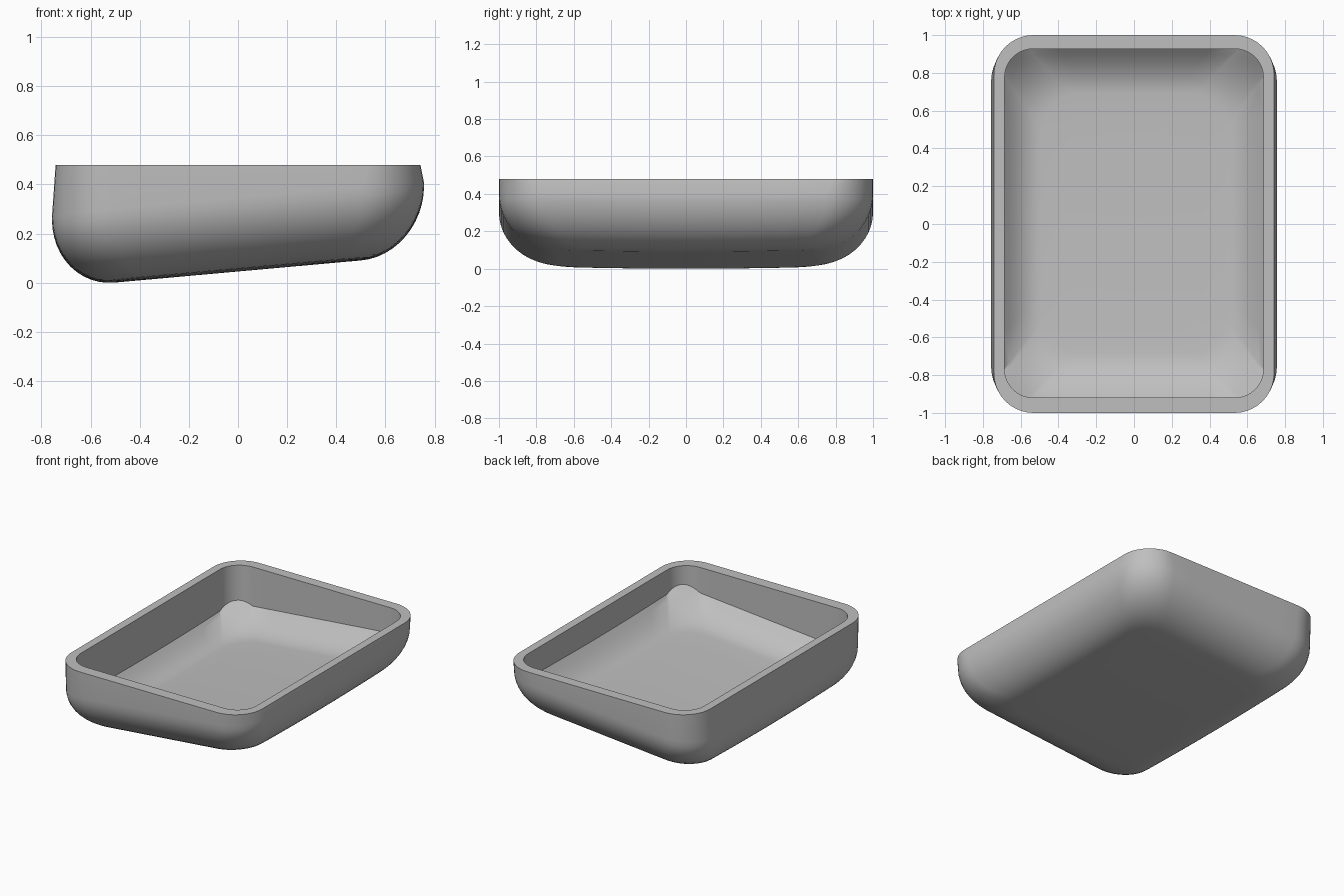
import bpy, bmesh, math

cube = bpy.data.objects.get("Cube")
if cube:
    bpy.data.objects.remove(cube, do_unlink=True)

ARC, SIDE = 10, 8          # segments per corner and per straight side


def outline(hx, hy, r, cx=0.0, cy=0.0):
    """Rounded rectangle as (x, y, cornerness) points."""
    corners = []
    for i, (sx, sy) in enumerate([(1, 1), (-1, 1), (-1, -1), (1, -1)]):
        arc = []
        for k in range(ARC + 1):
            a = math.pi / 2 * (i + k / ARC)
            arc.append((cx + sx * (hx - r) + r * math.cos(a),
                        cy + sy * (hy - r) + r * math.sin(a),
                        math.sin(math.pi * k / ARC)))
        corners.append(arc)
    pts = []
    for i, arc in enumerate(corners):
        pts += arc
        p, q = arc[-1], corners[(i + 1) % 4][0]
        for k in range(1, SIDE):
            t = k / SIDE
            pts.append((p[0] + (q[0] - p[0]) * t, p[1] + (q[1] - p[1]) * t, 0.0))
    return pts


def base(x, y):
    """Sloping, slightly bowed underside."""
    return 0.05 + 0.09 * x + 0.02 * y * y


rings = []

# Underside: grows from the middle, then curves up into the walls
flat = outline(0.502, 0.68, 0.15)
for s in (0.1, 0.4, 0.75):
    rings.append([(x * s, y * s, base(x * s, y * s)) for x, y, c in flat])
STEPS = 12
for k in range(STEPS + 1):
    a = math.pi / 2 * k / STEPS
    d = 1 - math.sin(a)
    rise = 0.28 * (1 - math.cos(a))
    rings.append([(x, y, base(x, y) + rise) for x, y, c in
                  outline(0.757 - 0.255 * d, 1 - 0.32 * d, 0.25 - 0.1 * d)])

# Rim: outer edge, inner edge
TOP = 0.48
rings.append([(x, y, TOP) for x, y, c in outline(0.742, 1.0, 0.21)])
rings.append([(x, y, TOP) for x, y, c in outline(0.685, 0.923, 0.15, 0, 0.004)])

# Dished inside floor, starting at the foot of the upright inner wall
FLOOR = 0.07
for k in range(9):
    t = k / 8
    w = (1 - t) ** 2
    rings.append([(x, y, base(x, y) + FLOOR + w * (0.12 + 0.04 * c)) for x, y, c in
                  outline(0.685 - 0.2 * t, 0.923 - 0.24 * t, 0.15 + 0.04 * t, 0, 0.004)])
inner = outline(0.485, 0.683, 0.19, 0, 0.004)
for s in (0.75, 0.4, 0.1):
    rings.append([(x * s, y * s, base(x * s, y * s) + FLOOR) for x, y, c in inner])

# Skin the rings into one closed shell
bm = bmesh.new()
loops = [[bm.verts.new(p) for p in ring] for ring in rings]
n = len(loops[0])
for lo, hi in zip(loops, loops[1:]):
    for i in range(n):
        j = (i + 1) % n
        bm.faces.new((lo[i], lo[j], hi[j], hi[i]))
bm.faces.new(loops[0][::-1])
bm.faces.new(loops[-1])
bmesh.ops.recalc_face_normals(bm, faces=bm.faces)

# Rest the shell on the ground
lowest = min(v.co.z for v in bm.verts)
for v in bm.verts:
    if v.co.z < TOP - 0.001:
        v.co.z -= lowest
mesh = bpy.data.meshes.new("tray_shell")
bm.to_mesh(mesh)
bm.free()

tray = bpy.data.objects.new("tray_shell", mesh)
bpy.context.collection.objects.link(tray)

# Single grey finish
grey = bpy.data.materials.new("light_grey")
grey.use_nodes = True
colour = (0.52, 0.52, 0.52, 1)
grey.diffuse_color = colour
grey.node_tree.nodes["Principled BSDF"].inputs["Base Color"].default_value = colour
mesh.materials.append(grey)

bpy.ops.object.select_all(action='DESELECT')
tray.select_set(True)
bpy.context.view_layer.objects.active = tray
bpy.ops.object.shade_smooth_by_angle(angle=math.radians(30))
